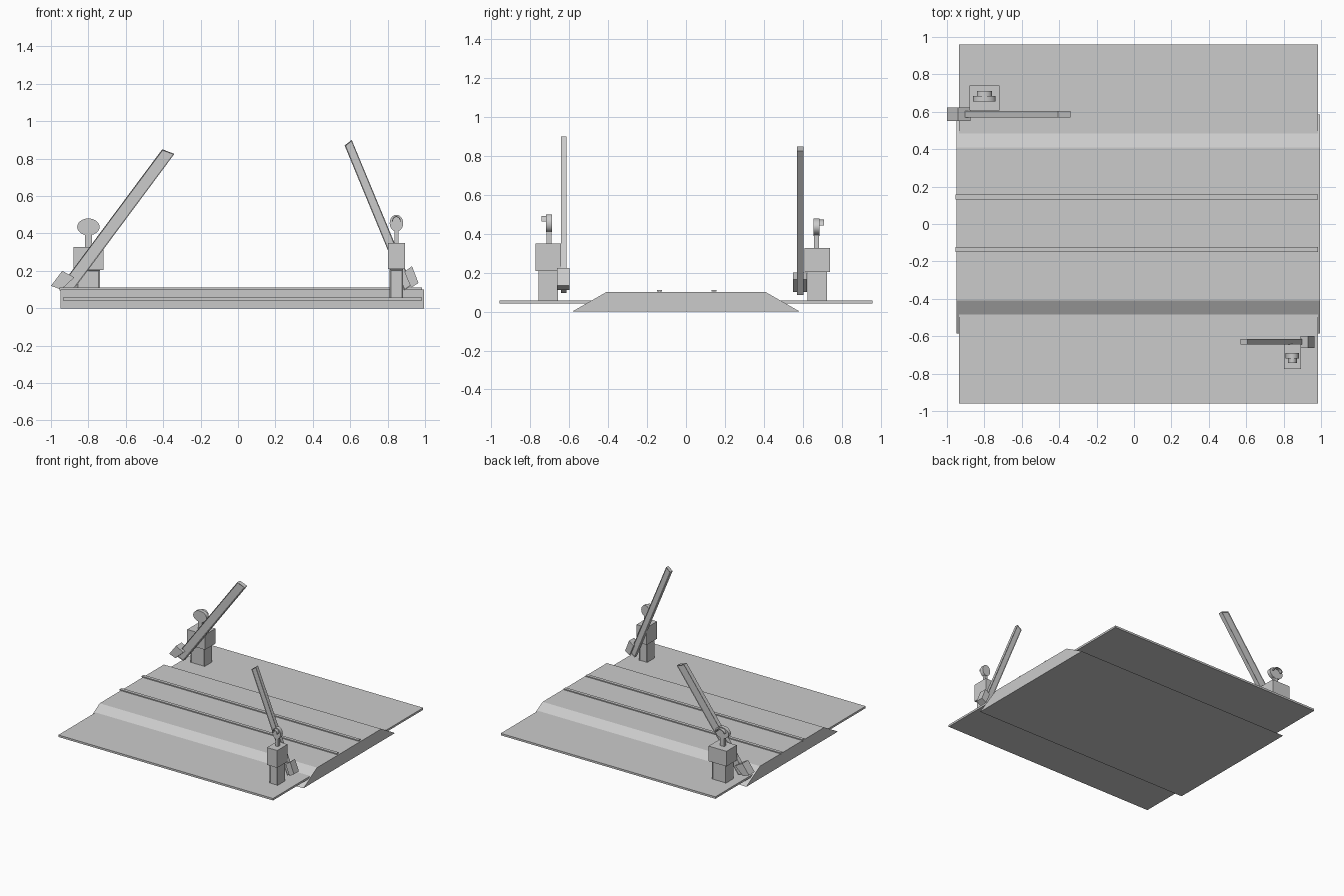
import bpy, bmesh, math
from mathutils import Vector

cube = bpy.data.objects.get("Cube")
if cube:
    bpy.data.objects.remove(cube, do_unlink=True)

grey = bpy.data.materials.new("plain grey")
grey.use_nodes = True
colour = (0.6, 0.6, 0.6, 1)
grey.diffuse_color = colour
grey.node_tree.nodes["Principled BSDF"].inputs["Base Color"].default_value = colour


def extrude(name, outline, low, high, axis="y", panel=0):
    """Extrude an outline along an axis; panel recesses the two end faces."""
    place = (lambda a, b, d: (a, d, b)) if axis == "y" else (lambda a, b, d: (d, a, b))
    bm = bmesh.new()
    face = bm.faces.new([bm.verts.new(place(a, b, low)) for a, b in outline])
    step = Vector(place(0, 0, high - low))
    ext = bmesh.ops.extrude_face_region(bm, geom=[face])["geom"]
    caps = [g for g in ext if isinstance(g, bmesh.types.BMFace)]
    bmesh.ops.translate(bm, vec=step, verts=[g for g in ext if isinstance(g, bmesh.types.BMVert)])
    if not face.is_valid:
        face = None
    bmesh.ops.recalc_face_normals(bm, faces=bm.faces)
    if panel:
        ends = [f for f in [face] + caps if f]
        bmesh.ops.inset_individual(bm, faces=ends, thickness=panel, depth=-panel / 2)
    mesh = bpy.data.meshes.new(name)
    bm.to_mesh(mesh)
    bm.free()
    mesh.materials.append(grey)
    obj = bpy.data.objects.new(name, mesh)
    bpy.context.collection.objects.link(obj)
    return obj


def box(name, x, y, z, panel=0):
    rect = [(x[0], z[0]), (x[1], z[0]), (x[1], z[1]), (x[0], z[1])]
    return extrude(name, rect, y[0], y[1], panel=panel)


def arc(cx, cz, rx, rz, start, end, steps):
    angles = [start + (end - start) * i / steps for i in range(steps + 1)]
    return [(cx + rx * math.cos(a), cz + rz * math.sin(a)) for a in angles]


# Embankment, road plate and rails
extrude("embankment", [(-0.585, 0), (0.585, 0), (0.41, 0.1), (-0.41, 0.1)], -0.95, 0.995, "x")
box("road_plate", (-0.935, 0.985), (-0.96, 0.96), (0.042, 0.058))
for side, label in ((-1, "front"), (1, "back")):
    mid = side * 0.14 + 0.004
    box(label + "_rail_head", (-0.955, 0.985), (mid - 0.013, mid + 0.013), (0.104, 0.112))
    box(label + "_rail_web", (-0.955, 0.985), (mid - 0.006, mid + 0.006), (0.095, 0.105))


def barrier(label, x, y, half, out, base, lamp, arm, weight, arm_y, weight_y):
    """Post, cabinet, warning lamp, raised arm and counterweight."""
    low, high = base
    box(label + "_post", (x - half * 0.78, x + half * 0.78), (y - 0.05, y + 0.05), (0.05, low), 0.01)
    box(label + "_cabinet", (x - half, x + half), (y - 0.066, y + 0.066), (low, high))
    rx, cz = lamp
    rz = 0.045
    ly = y - out * 0.004
    box(label + "_lamp_neck", (x - rx * 0.32, x + rx * 0.32), (ly - 0.013, ly + 0.013), (high, cz - rz * 0.8))
    disc = arc(x, cz, rx, rz, 0, math.tau, 24)[:-1]
    obj = extrude(label + "_lamp_disc", disc, ly - 0.015, ly + 0.015)
    smooth(obj)
    # Half-round visor over the lens
    hood = arc(x, cz + 0.008, rx * 0.66, rz * 0.66, 0, math.pi, 10)
    hood += arc(x, cz + 0.008, rx * 0.54, rz * 0.54, math.pi, 0, 10)
    edges = sorted((ly + out * 0.013, ly + out * 0.04))
    smooth(extrude(label + "_lamp_visor", hood, *edges))
    extrude(label + "_arm", arm, *arm_y, panel=0.006)
    extrude(label + "_counterweight", weight, *weight_y)


def smooth(obj):
    bpy.ops.object.select_all(action="DESELECT")
    obj.select_set(True)
    bpy.context.view_layer.objects.active = obj
    bpy.ops.object.shade_smooth_by_angle(angle=math.radians(40))


# Narrow barrier at the front
barrier("front_barrier", 0.847, -0.708, 0.046, -1, (0.21, 0.35), (0.036, 0.455),
        [(0.57, 0.87), (0.608, 0.9), (0.93, 0.125), (0.89, 0.095)],
        [(0.93, 0.225), (0.965, 0.135), (0.925, 0.11), (0.89, 0.195)],
        (-0.643, -0.614), (-0.663, -0.6))
# Wide barrier at the back
barrier("back_barrier", -0.8, 0.674, 0.08, 1, (0.205, 0.327), (0.06, 0.435),
        [(-0.405, 0.85), (-0.34, 0.825), (-0.89, 0.085), (-0.955, 0.11)],
        [(-1.0, 0.12), (-0.94, 0.2), (-0.875, 0.165), (-0.945, 0.1)],
        (0.57, 0.604), (0.55, 0.623))
